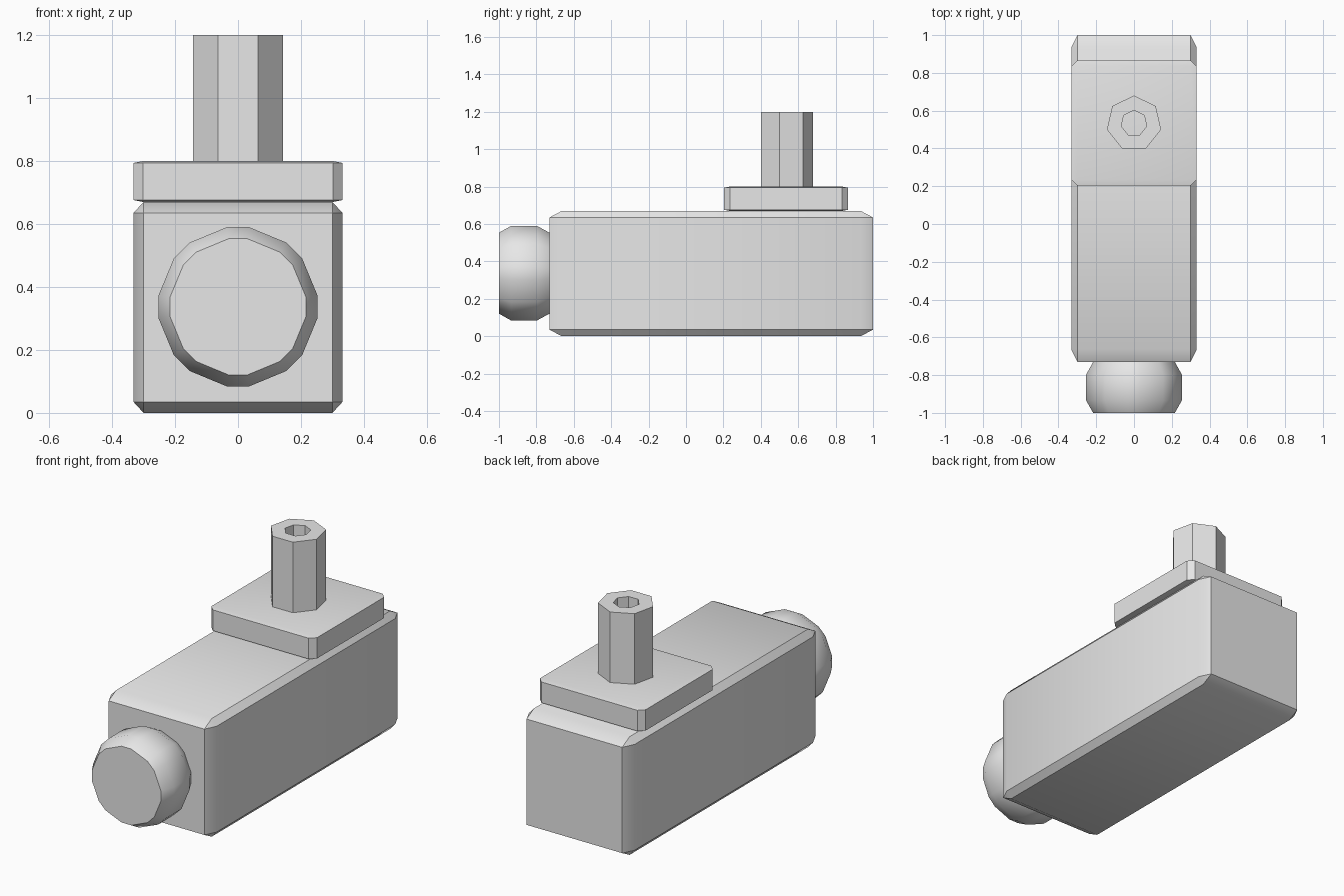
import bpy, bmesh, math
from itertools import product

cube = bpy.data.objects.get("Cube")
if cube:
    bpy.data.objects.remove(cube, do_unlink=True)

grey = bpy.data.materials.new("light grey")
grey.use_nodes = True
grey.diffuse_color = (0.8, 0.8, 0.8, 1)
grey.node_tree.nodes["Principled BSDF"].inputs["Base Color"].default_value = (0.8, 0.8, 0.8, 1)


def finish(name, bm, location, smooth=True):
    bmesh.ops.recalc_face_normals(bm, faces=bm.faces)
    mesh = bpy.data.meshes.new(name)
    bm.to_mesh(mesh)
    bm.free()
    mesh.materials.append(grey)
    obj = bpy.data.objects.new(name, mesh)
    obj.location = location
    bpy.context.collection.objects.link(obj)
    if smooth:
        bpy.ops.object.select_all(action='DESELECT')
        obj.select_set(True)
        bpy.context.view_layer.objects.active = obj
        bpy.ops.object.shade_smooth_by_angle(angle=math.radians(32))
    return obj


def chamfered_box(name, half, cut, location):
    """Box whose edges are cut by a different amount along each axis."""
    bm = bmesh.new()
    for signs in product((-1, 1), repeat=3):
        for axis in range(3):
            bm.verts.new([s * (half[i] - (0 if i == axis else cut[i]))
                          for i, s in enumerate(signs)])
    bmesh.ops.convex_hull(bm, input=bm.verts[:])
    bmesh.ops.dissolve_limit(bm, angle_limit=0.01, verts=bm.verts[:], edges=bm.edges[:])
    return finish(name, bm, location)


def bridge(bm, a, b):
    for i in range(len(a)):
        j = (i + 1) % len(a)
        bm.faces.new((a[i], a[j], b[j], b[i]))


# Main body and the mounting plate on top of it
chamfered_box("body", (0.332, 0.865, 0.335), (0.032, 0.066, 0.035), (0, 0.135, 0.335))
chamfered_box("top_plate", (0.332, 0.331, 0.065), (0.031, 0.031, 0.006), (0, 0.535, 0.735))

# Front knob: an octagon with trimmed corners, narrowed at both ends
trim = math.atan2(0.035, 0.253)
angles = [k * math.pi / 4 + s * trim for k in range(8) for s in (-1, 1)]
bm = bmesh.new()
rings = []
for y, scale in ((-1.0, 0.855), (-0.935, 1), (-0.797, 1), (-0.73, 0.855)):
    r = 0.2554 * scale
    rings.append([bm.verts.new((r * math.cos(a), y, r * math.sin(a))) for a in angles])
for a, b in zip(rings, rings[1:]):
    bridge(bm, a, b)
bm.faces.new(rings[0])
bm.faces.new(rings[-1])
finish("front_knob", bm, (0, 0, 0.337))

# Seven-sided hollow post
bm = bmesh.new()
rings = []
for r, z in ((0.147, 0.8), (0.147, 1.2), (0.069, 1.2), (0.069, 0.8)):
    rings.append([bm.verts.new((r * math.sin(k * math.tau / 7), r * math.cos(k * math.tau / 7), z))
                  for k in range(7)])
for a, b in zip(rings, rings[1:] + rings[:1]):
    bridge(bm, a, b)
finish("hollow_post", bm, (0, 0.533, 0), smooth=False)
